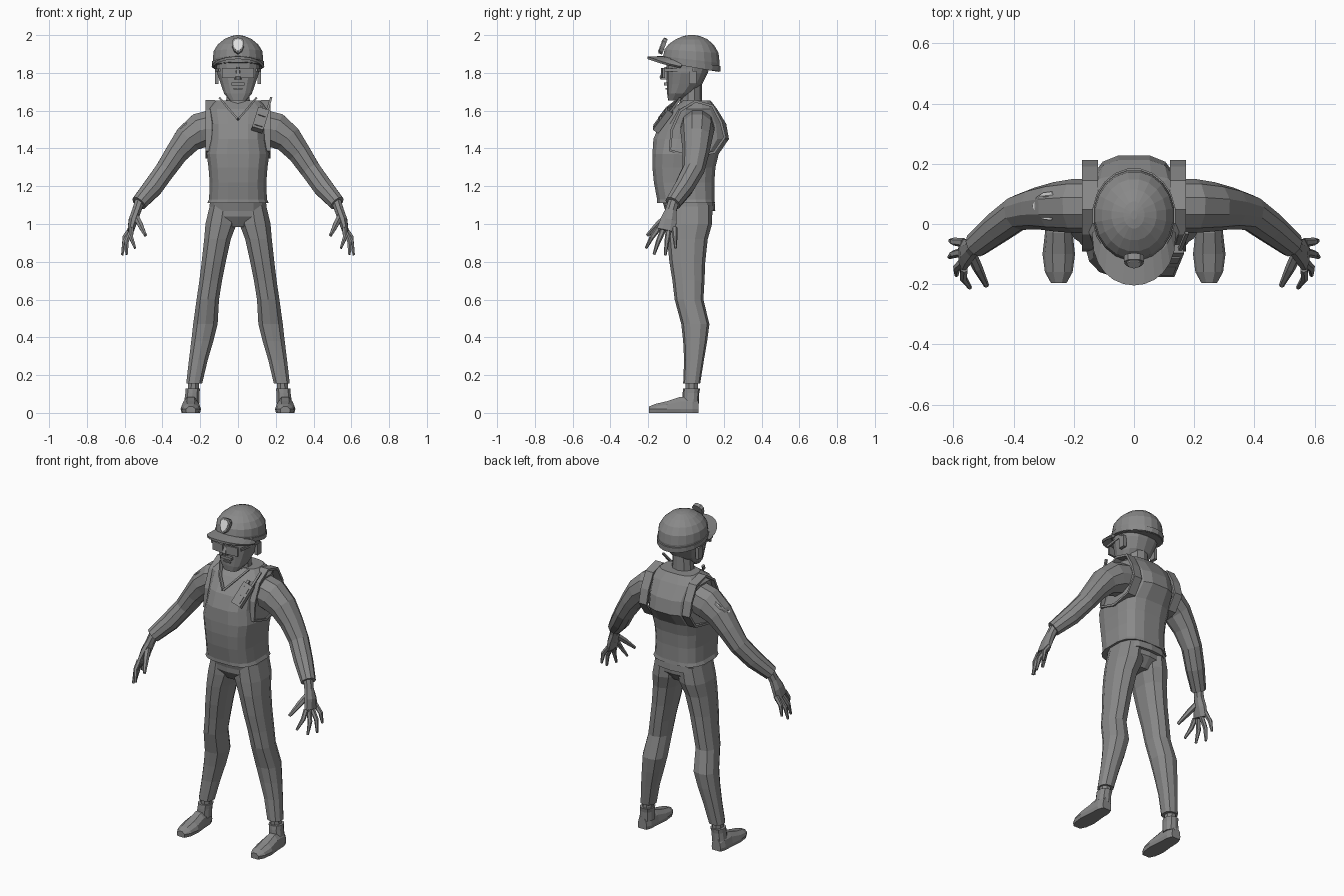
import bpy, bmesh, math
from mathutils import Vector, Euler

if "Cube" in bpy.data.objects:
    bpy.data.objects.remove(bpy.data.objects["Cube"])


def material(name, c):
    m = bpy.data.materials.new(name)
    m.diffuse_color = (c, c, c, 1)
    m.use_nodes = True
    m.node_tree.nodes["Principled BSDF"].inputs["Base Color"].default_value = m.diffuse_color
    return m


GREY = material("mid grey", 0.25)
WHITE = material("badge white", 0.75)


def finish(name, bm, mat=GREY, solid=0):
    bmesh.ops.recalc_face_normals(bm, faces=bm.faces)
    me = bpy.data.meshes.new(name)
    bm.to_mesh(me)
    bm.free()
    me.materials.append(mat)
    ob = bpy.data.objects.new(name, me)
    bpy.context.collection.objects.link(ob)
    if solid:
        md = ob.modifiers.new("thickness", 'SOLIDIFY')
        md.thickness = solid
        md.offset = 0
    return ob


def skin(name, rings, mat=GREY):
    """Join closed rings of points into a capped tube."""
    bm = bmesh.new()
    vs = [[bm.verts.new(p) for p in r] for r in rings]
    n = len(vs[0])
    for a, b in zip(vs, vs[1:]):
        for i in range(n):
            j = (i + 1) % n
            bm.faces.new((a[i], a[j], b[j], b[i]))
    bm.faces.new(vs[0])
    bm.faces.new(vs[-1])
    return finish(name, bm, mat)


def unit_ring(n, p):
    """Rounded square (p < 1) or circle (p = 1)."""
    out = []
    for i in range(n):
        a = 2 * math.pi * (i + 0.5) / n
        c, s = math.cos(a), math.sin(a)
        out.append((math.copysign(abs(c) ** p, c), math.copysign(abs(s) ** p, s)))
    return out


def column(name, rows, n=12, p=1.0, side=1, shear=None):
    """Upright loft: rows of z, x0, x1, y0, y1."""
    rings = []
    for z, x0, x1, y0, y1 in rows:
        r = []
        for c, s in unit_ring(n, p):
            y = (y0 + y1) / 2 + s * (y1 - y0) / 2
            r.append((side * ((x0 + x1) / 2 + c * (x1 - x0) / 2), y,
                      z + (shear(y, z) if shear else 0)))
        rings.append(r)
    return skin(name, rings)


def sym(rows):
    return [(z, -h, h, a, b) for z, h, a, b in rows]


def limb(name, rows, n=8, side=1):
    """Loft along a path: rows of x, y, z, thickness, width."""
    pts = [Vector(r[:3]) for r in rows]
    rings = []
    for i, r in enumerate(rows):
        t = (pts[min(i + 1, len(pts) - 1)] - pts[max(i - 1, 0)]).normalized()
        u = Vector((0, 1, 0)).cross(t).normalized()
        v = t.cross(u)
        ring = [pts[i] + u * c * r[3] + v * s * r[4] for c, s in unit_ring(n, 1)]
        rings.append([(side * q.x, q.y, q.z) for q in ring])
    return skin(name, rings)


def box(name, loc, size, rot=(0, 0, 0), mat=GREY):
    bm = bmesh.new()
    bmesh.ops.create_cube(bm, size=1)
    for v in bm.verts:
        v.co = Vector(a * b for a, b in zip(v.co, size))
    ob = finish(name, bm, mat)
    ob.location = loc
    ob.rotation_euler = rot
    return ob


def shield(name, loc, w, h, rot, mat, thick):
    """Shield plate drawn in its local x-z plane."""
    half = [(0, .5), (.3, .46), (.5, .28), (.46, -.05), (.3, -.33), (0, -.5)]
    prof = half + [(-x, z) for x, z in half[-2:0:-1]]
    ob = skin(name, [[(x * w, y, z * h) for x, z in prof]
                     for y in (-thick / 2, thick / 2)], mat)
    ob.location = loc
    ob.rotation_euler = rot


# Torso: vest, shirt hem, pelvis, neck
column("vest", sym([(1.11, .165, -.155, .155), (1.13, .155, -.155, .152), (1.22, .152, -.172, .152),
                    (1.30, .158, -.18, .158), (1.37, .168, -.18, .175), (1.45, .152, -.175, .23),
                    (1.53, .15, -.142, .215), (1.61, .165, -.075, .165),
                    (1.655, .115, -.015, .13)]), 16, .65)
column("shirt_hem", sym([(1.07, .155, -.11, .155), (1.14, .15, -.13, .15)]), 14, .75)
column("pelvis", sym([(.985, .07, -.07, .09), (1.04, .155, -.105, .135), (1.12, .15, -.11, .14)]), 14, .75)
column("neck", sym([(1.56, .085, -.06, .09), (1.66, .065, -.03, .085), (1.75, .06, -.03, .085)]), 10)

# V-shaped collar edge on the chest
for s in (1, -1):
    limb("collar_edge", [(.001, -.142, 1.555, .007, .012), (.05, -.10, 1.61, .007, .012),
                         (.095, -.03, 1.665, .007, .012)], 4, s)

# Head
column("head", sym([(1.655, .045, -.095, -.03), (1.69, .075, -.10, .03), (1.74, .093, -.102, .085),
                    (1.80, .113, -.103, .115), (1.87, .12, -.105, .14)]), 14, .8)
skin("nose", [[(-w, -.095, z), (w, -.095, z), (w * .6, y, z), (-w * .6, y, z)]
              for z, w, y in ((1.765, .02, -.135), (1.78, .018, -.14), (1.83, .01, -.115))])
box("moustache", (0, -.107, 1.742), (.07, .02, .016))
box("mouth", (0, -.103, 1.715), (.045, .012, .008))
for s in (1, -1):
    box("ear", (s * .112, .035, 1.775), (.02, .04, .07))
    box("glasses_lens", (s * .047, -.122, 1.80), (.074, .012, .052), (0, 0, s * .12))
    box("glasses_arm", (s * .107, -.04, 1.815), (.01, .15, .014), (0, 0, s * -.12))
box("glasses_bridge", (0, -.125, 1.818), (.03, .01, .01))


# Cap: dome, band, visor
def lean(y, z):
    return -.16 * (y - .03) * max(0, (1.97 - z) / .13)


column("cap_dome", sym([(1.83, .133, -.12, .175), (1.87, .135, -.123, .18), (1.915, .13, -.115, .174),
                        (1.95, .108, -.092, .15), (1.978, .075, -.055, .115),
                        (1.995, .035, -.015, .075), (2.0, .01, .015, .045)]), 20, 1, 1, lean)
column("cap_band", sym([(1.832, .138, -.127, .184), (1.858, .139, -.128, .186)]), 20, 1, 1, lean)
bm = bmesh.new()
rows = []
for i in range(13):
    t = math.radians(-90 + 15 * i)
    c, s = max(0, math.cos(t)), math.sin(t)
    rows.append([bm.verts.new((.122 * s, -.02 - .09 * c, 1.842 + .04 * c)),
                 bm.verts.new((.134 * s, -.03 - .174 * c ** .8, 1.83 + .05 * c))])
for a, b in zip(rows, rows[1:]):
    bm.faces.new((a[0], a[1], b[1], b[0]))
finish("cap_visor", bm, GREY, .014)

# Cap badge and shoulder patch
tilt = (-.35, 0, 0)
shield("cap_badge", (0, -.122, 1.942), .066, .088, tilt, GREY, .022)
shield("cap_badge_face", (0, -.132, 1.945), .048, .068, tilt, WHITE, .009)
patch_rot = Euler((math.radians(-48), 0, math.radians(-90)))
out = Vector((-.74, 0, .67))
base = Vector((-.292, .06, 1.505))
shield("shoulder_patch", base, .095, .105, patch_rot, WHITE, .02)
shield("shoulder_patch_face", base + out * .009, .066, .076, patch_rot, GREY, .008)

# Radio on the chest
rot = Euler((-.62, .3, 0))
at = Vector((.118, -.122, 1.55))


def on_radio(x, y, z):
    return at + rot.to_matrix() @ Vector((x, y, z))


box("radio_body", at, (.062, .035, .135), rot)
box("radio_screen", on_radio(0, -.019, .03), (.042, .008, .03), rot)
box("radio_grille", on_radio(0, -.019, -.03), (.042, .008, .045), rot)
box("radio_knob", on_radio(-.015, 0, .075), (.016, .016, .02), rot)
box("radio_antenna", on_radio(.02, 0, .11), (.012, .012, .1), rot)

for s in (1, -1):
    # Raised rim around each armhole
    loop = [(-.085, 1.39), (-.075, 1.5), (-.03, 1.6), (.05, 1.65), (.14, 1.625),
            (.185, 1.54), (.205, 1.46), (.15, 1.38), (.03, 1.355)]
    bm = bmesh.new()
    ends = [[bm.verts.new((s * x, y, z)) for y, z in loop] for x in (.12, .172)]
    for i in range(len(loop)):
        j = (i + 1) % len(loop)
        bm.faces.new((ends[0][i], ends[0][j], ends[1][j], ends[1][i]))
    finish("armhole_rim", bm, GREY, .014)

    # Sleeve and hand
    limb("sleeve", [(.09, .06, 1.525, .095, .09), (.20, .06, 1.495, .098, .09),
                    (.265, .057, 1.45, .08, .082), (.325, .052, 1.375, .064, .07),
                    (.385, .038, 1.285, .056, .06), (.45, -.01, 1.195, .055, .054),
                    (.525, -.07, 1.11, .043, .043)], 10, s)
    limb("palm", [(.52, -.065, 1.12, .028, .03), (.537, -.08, 1.07, .026, .032),
                  (.555, -.092, 1.02, .026, .046), (.568, -.105, .965, .018, .054)], 8, s)
    for base_y, base_z, tip in ((-.062, .98, (.61, -.055, .872)), (-.092, .965, (.613, -.11, .835)),
                                (-.122, .965, (.59, -.17, .838)), (-.148, .975, (.545, -.212, .872))):
        b = Vector((.565, base_y, base_z))
        e = Vector(tip)
        m = (b + e) / 2 + Vector((.012, 0, .008))
        limb("finger", [(*b, .014, .016), (*m, .013, .013), (*e, .007, .007)], 6, s)
    limb("thumb", [(.545, -.09, 1.05, .018, .018), (.52, -.145, 1.0, .017, .017),
                   (.49, -.205, .94, .009, .009)], 6, s)

    # Trouser leg
    column("trouser_leg", [(1.10, 0, .152, -.10, .14), (1.0, .004, .176, -.102, .138),
                           (.92, .035, .182, -.10, .115), (.80, .062, .195, -.088, .102),
                           (.70, .082, .207, -.072, .098), (.60, .098, .222, -.06, .092),
                           (.47, .105, .24, -.025, .124), (.38, .128, .25, -.015, .112),
                           (.28, .158, .262, -.01, .095), (.155, .188, .276, -.015, .075)], 10, .85, s)

    # Shoe
    column("sock", [(.10, .205, .268, -.005, .065), (.18, .205, .265, -.005, .065)], 8, 1, s)
    column("shoe_collar", [(.05, .203, .288, -.02, .068), (.105, .203, .28, -.018, .07),
                           (.13, .198, .28, -.015, .075)], 10, .85, s)
    rings = []
    for y, h, top in ((.066, .03, .07), (.035, .043, .085), (-.03, .046, .085),
                      (-.10, .054, .062), (-.16, .046, .048), (-.196, .026, .034)):
        rings.append([(s * (.25 + k * h), y, z) for k, z in
                      ((-.9, 0), (.9, 0), (1, .02), (.85, top * .7), (.4, top),
                       (-.4, top), (-.85, top * .7), (-1, .02))])
    skin("shoe", rings)
